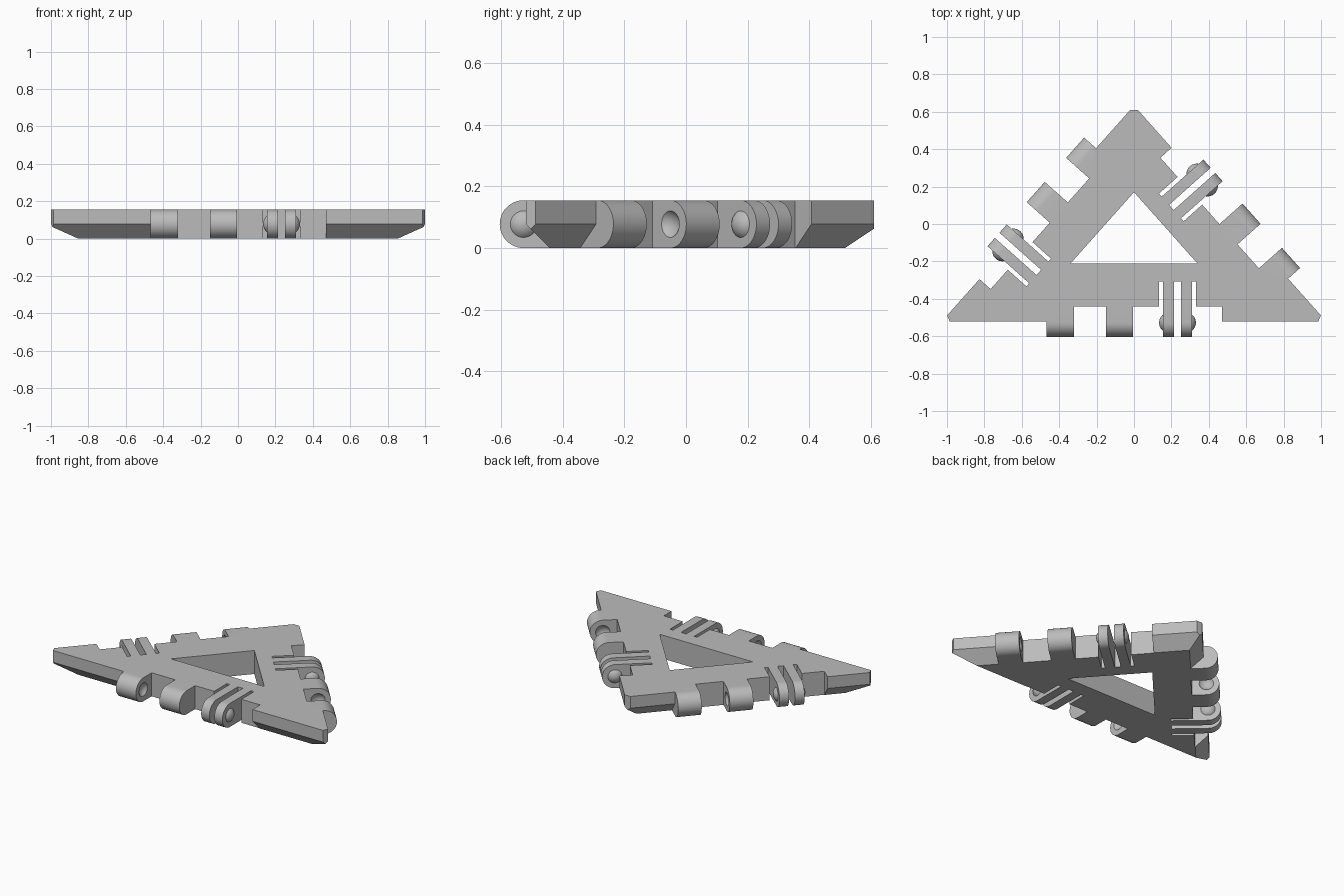
import bpy, bmesh, math
from mathutils import Matrix, Vector

if "Cube" in bpy.data.objects:
    bpy.data.objects.remove(bpy.data.objects["Cube"], do_unlink=True)

H = 0.155                       # thickness
R = H / 2                       # knuckle radius and lower chamfer
CORNERS = [Vector((-1.027, -0.52, 0)), Vector((1.027, -0.52, 0)), Vector((0, 0.633, 0))]
CENTRE = Vector((0, -0.0594, 0))
INRADIUS = 0.4606

grey = bpy.data.materials.new("plain grey")
grey.use_nodes = True
grey.diffuse_color = (0.5, 0.5, 0.5, 1)
grey.node_tree.nodes["Principled BSDF"].inputs["Base Color"].default_value = (0.5, 0.5, 0.5, 1)


def finish(bm, name):
    bmesh.ops.recalc_face_normals(bm, faces=bm.faces)
    mesh = bpy.data.meshes.new(name)
    bm.to_mesh(mesh)
    bm.free()
    mesh.materials.append(grey)
    obj = bpy.data.objects.new(name, mesh)
    bpy.context.collection.objects.link(obj)
    return obj


def loft(bm, rings):
    """Closed solid through rings of equal length."""
    loops = [[bm.verts.new(p) for p in ring] for ring in rings]
    n = len(loops[0])
    for a, b in zip(loops, loops[1:]):
        for i in range(n):
            j = (i + 1) % n
            bm.faces.new((a[i], a[j], b[j], b[i]))
    bm.faces.new(loops[0][::-1])
    bm.faces.new(loops[-1])


def triangle(inset, z):
    k = 1 - inset / INRADIUS
    return [CENTRE + (c - CENTRE) * k + Vector((0, 0, z)) for c in CORNERS]


def edge_frames():
    """Frames at each edge middle: x along the edge, y inward, z up."""
    for i in range(3):
        a, b = CORNERS[i], CORNERS[(i + 1) % 3]
        t = (b - a).normalized()
        m = Matrix.Rotation(math.atan2(t.y, t.x), 4, 'Z')
        yield Matrix.Translation((a + b) / 2) @ m


def box(bm, m, x0, x1, y0, y1):
    size = Matrix.Diagonal((x1 - x0, y1 - y0, 3 * H, 1))
    place = Matrix.Translation(((x0 + x1) / 2, (y0 + y1) / 2, R))
    bmesh.ops.create_cube(bm, size=1, matrix=m @ place @ size)


def knuckle(bm, m, x0, x1, depth):
    """Round-nosed bar across the edge."""
    steps = 24
    nose = [(-0.0075 - R * math.sin(math.pi * i / steps), R + R * math.cos(math.pi * i / steps))
            for i in range(steps + 1)]
    profile = nose + [(depth, 0), (depth, H)]
    loft(bm, [[m @ Vector((x, y, z)) for y, z in profile] for x in (x0, x1)])


def cap(bm, m, x, side):
    """Shallow dome on the hinge axis, bulging toward side."""
    r, rise = 0.055, 0.021
    part = bmesh.new()
    bmesh.ops.create_uvsphere(part, u_segments=32, v_segments=24, radius=r,
                              matrix=Matrix.Translation((0, 0, rise - r)))
    bmesh.ops.bisect_plane(part, geom=part.verts[:] + part.edges[:] + part.faces[:],
                           plane_co=(0, 0, -0.01), plane_no=(0, 0, 1), clear_inner=True)
    bmesh.ops.holes_fill(part, edges=[e for e in part.edges if e.is_boundary])
    place = Matrix.Translation((x, -0.0075, R)) @ Matrix.Rotation(side * math.pi / 2, 4, 'Y')
    part.transform(m @ place)
    temp = bpy.data.meshes.new("cap")
    part.to_mesh(temp)
    part.free()
    bm.from_mesh(temp)
    bpy.data.meshes.remove(temp)


def combine(obj, bm, operation):
    tool = finish(bm, "tool")
    tool.hide_render = True
    mod = obj.modifiers.new("shape", 'BOOLEAN')
    mod.operation = operation
    mod.solver = 'EXACT'
    mod.object = tool
    bpy.context.view_layer.objects.active = obj
    bpy.ops.object.modifier_apply(modifier=mod.name)
    bpy.data.objects.remove(tool, do_unlink=True)


# Triangular plate with lower chamfer and blunted corners
bm = bmesh.new()
loft(bm, [triangle(R, 0), triangle(0, R), triangle(0, H)])
for corner, trim in zip(CORNERS, (0.038, 0.038, 0.023)):
    out = (corner - CENTRE).normalized()
    bmesh.ops.bisect_plane(bm, geom=bm.verts[:] + bm.edges[:] + bm.faces[:],
                           plane_co=corner - out * trim, plane_no=out, clear_outer=True)
    bmesh.ops.holes_fill(bm, edges=[e for e in bm.edges if e.is_boundary])
frame = finish(bm, "hinged_triangle_frame")

# Central opening and edge recesses
bm = bmesh.new()
loft(bm, [triangle(0.308, -H), triangle(0.308, 2 * H)])
for m in edge_frames():
    box(bm, m, -0.465, 0.47, -0.1, 0.08)
combine(frame, bm, 'DIFFERENCE')

# Two hinge knuckles and the clip bar on each edge
bm = bmesh.new()
for m in edge_frames():
    knuckle(bm, m, -0.467, -0.322, 0.12)
    knuckle(bm, m, -0.15, -0.005, 0.12)
    knuckle(bm, m, 0.155, 0.31, 0.12)
combine(frame, bm, 'UNION')

# Slots that free the two springy clip tabs
bm = bmesh.new()
for m in edge_frames():
    for x0, x1 in ((0.134, 0.155), (0.214, 0.251), (0.31, 0.332)):
        box(bm, m, x0, x1, -0.12, 0.213)
combine(frame, bm, 'DIFFERENCE')

# Sockets in the facing sides of the knuckles
bm = bmesh.new()
for m in edge_frames():
    cap(bm, m, -0.322, -1)
    cap(bm, m, -0.15, 1)
combine(frame, bm, 'DIFFERENCE')

# Snap bumps on the outer sides of the tabs
bm = bmesh.new()
for m in edge_frames():
    cap(bm, m, 0.155, -1)
    cap(bm, m, 0.31, 1)
combine(frame, bm, 'UNION')

# Smooth the round parts, keep the edges sharp
bpy.ops.object.select_all(action='DESELECT')
frame.select_set(True)
bpy.context.view_layer.objects.active = frame
bpy.ops.object.shade_smooth_by_angle(angle=math.radians(30))
